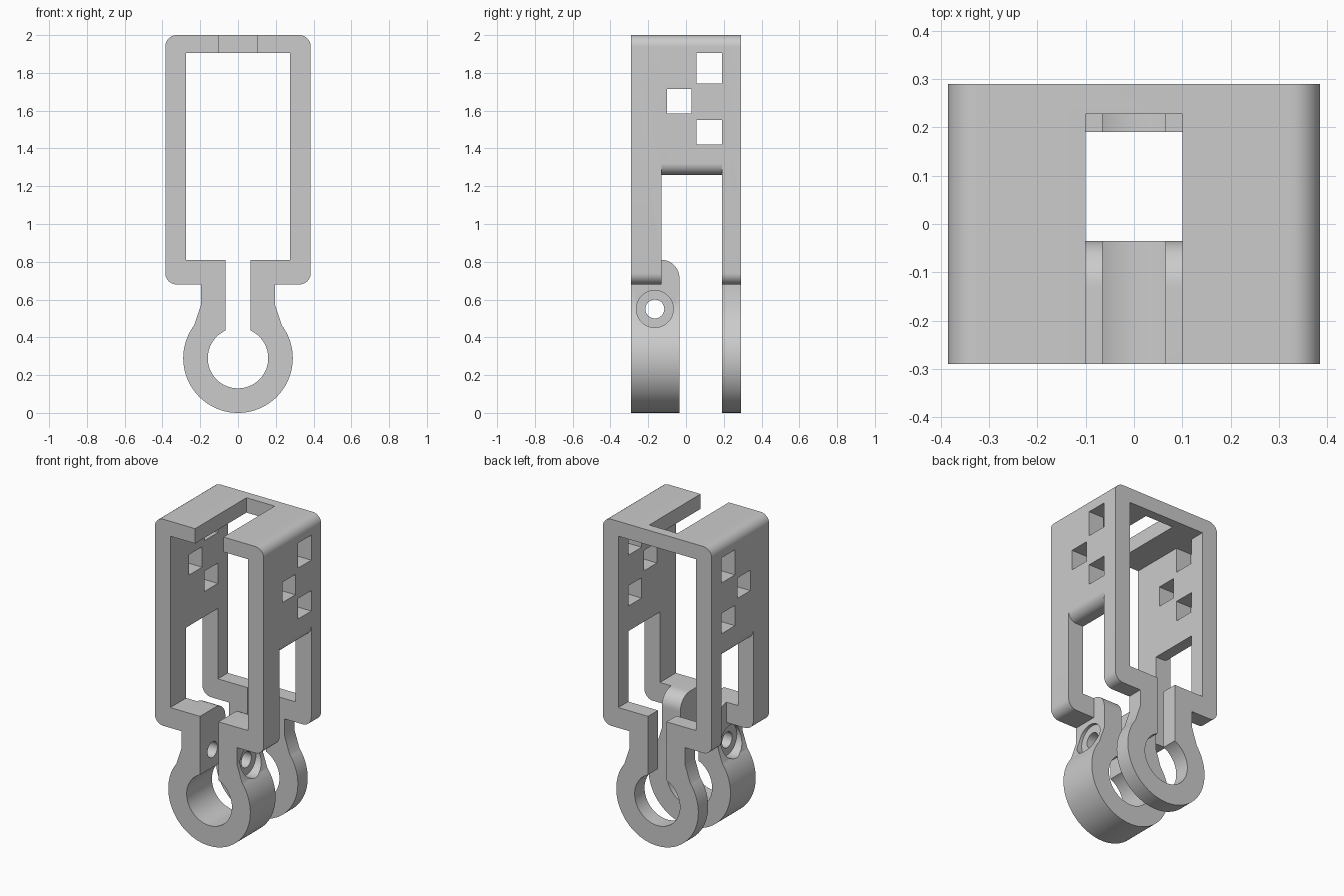
import bpy, bmesh
from math import sin, cos, radians, asin, degrees
from mathutils import Vector

cube = bpy.data.objects.get("Cube")
if cube:
    bpy.data.objects.remove(cube, do_unlink=True)

grey = bpy.data.materials.new("plain_grey")
grey.use_nodes = True
colour = (0.6, 0.6, 0.6, 1)
grey.diffuse_color = colour
grey.node_tree.nodes["Principled BSDF"].inputs["Base Color"].default_value = colour


def arc(cx, cz, r, start, end, steps=12):
    angles = [radians(start + (end - start) * i / steps) for i in range(steps + 1)]
    return [(cx + r * cos(a), cz + r * sin(a)) for a in angles]


def prism(name, profile, axis, low, high):
    """Extrude a closed profile along x (profile in y,z) or along y (profile in x,z)."""
    bm = bmesh.new()
    verts = [bm.verts.new((low, a, b) if axis == "x" else (a, low, b)) for a, b in profile]
    face = bm.faces.new(verts)
    moved = bmesh.ops.extrude_face_region(bm, geom=[face])["geom"]
    shift = Vector((high - low, 0, 0)) if axis == "x" else Vector((0, high - low, 0))
    bmesh.ops.translate(bm, vec=shift, verts=[g for g in moved if isinstance(g, bmesh.types.BMVert)])
    bmesh.ops.recalc_face_normals(bm, faces=bm.faces)
    mesh = bpy.data.meshes.new(name)
    bm.to_mesh(mesh)
    bm.free()
    obj = bpy.data.objects.new(name, mesh)
    bpy.context.collection.objects.link(obj)
    return obj


def rect(a0, a1, b0, b1):
    return [(a0, b0), (a1, b0), (a1, b1), (a0, b1)]


def mirrored(half):
    """Complete a right-hand outline that runs from bottom to top."""
    return half + [(-x, z) for x, z in reversed(half) if x > 1e-6]


def cut(target, name, profile, axis, low, high):
    cutter = prism(name, profile, axis, low, high)
    mod = target.modifiers.new(name, 'BOOLEAN')
    mod.operation = 'DIFFERENCE'
    mod.solver = 'EXACT'
    mod.object = cutter
    bpy.context.view_layer.objects.active = target
    bpy.ops.object.modifier_apply(modifier=mod.name)
    bpy.data.objects.remove(cutter, do_unlink=True)


# Main dimensions
W, D, TOP, R = 0.385, 0.29, 2.0, 0.06
SHELF, NECK, RING, BORE, SLOT = 0.68, 0.195, 0.29, 0.16, 0.065
OPEN_FRONT, OPEN_BACK, OPEN_TOP, CLAMP_BACK = -0.13, 0.19, 1.26, -0.035

# Outer outline: clamp ring, flared neck, rounded rectangular frame
outline = [(0, 0)] + arc(0, RING, RING, -90, 37, 44)[1:]
outline += [(NECK, 0.575), (NECK, SHELF)]
outline += arc(W - R, SHELF + R, R, -90, 0) + arc(W - R, TOP - R, R, 0, 90)
clip = prism("clip_body", mirrored(outline), "y", -D, D)

# Keyhole interior: bore, slot and frame window
meet = 90 - degrees(asin(SLOT / BORE))
keyhole = [(0, RING - BORE)] + arc(0, RING, BORE, -90, meet, 48)[1:]
keyhole += [(SLOT, 0.81), (0.275, 0.81), (0.275, 1.905)]
cut(clip, "keyhole_cutter", mirrored(keyhole), "y", -D - 0.1, D + 0.1)

# Side opening, leaving the front clamp with a rounded upper back corner
opening = [(OPEN_BACK, -0.1), (OPEN_BACK, OPEN_TOP), (OPEN_FRONT, OPEN_TOP)]
opening += arc(OPEN_FRONT, 0.715, 0.095, 90, 0) + [(CLAMP_BACK, -0.1)]
cut(clip, "opening_cutter", opening, "x", -1, 1)

for side in (-1, 1):
    # Trim the shelf beside the clamp neck
    shelf = [(side * x, z) for x, z in rect(NECK, 0.5, 0.64, 0.83)]
    cut(clip, "shelf_cutter", shelf, "y", OPEN_FRONT, CLAMP_BACK + 0.02)
    # Rounded lower lip of the side wall
    lip = arc(W - R, OPEN_TOP + R, R, 0, -90)
    lip += [(W - R, OPEN_TOP - 0.02), (W + 0.02, OPEN_TOP - 0.02), (W + 0.02, OPEN_TOP + R)]
    cut(clip, "lip_cutter", [(side * x, z) for x, z in lip], "y", OPEN_FRONT, OPEN_BACK)
    # Screw counterbore
    low, high = sorted((side * 0.175, side * 0.5))
    cut(clip, "counterbore_cutter", arc(-0.165, 0.55, 0.098, 0, 360, 48)[:-1], "x", low, high)

# Screw hole through both neck halves
cut(clip, "screw_cutter", arc(-0.165, 0.55, 0.05, 0, 360, 32)[:-1], "x", -0.5, 0.5)

# Square holes through both side walls
for y0, y1, z0, z1 in ((0.055, 0.19, 1.745, 1.905), (-0.1, 0.03, 1.585, 1.715), (0.055, 0.19, 1.42, 1.55)):
    cut(clip, "window_cutter", rect(y0, y1, z0, z1), "x", -1, 1)

# Slot in the roof, open at the front
cut(clip, "roof_cutter", rect(-0.1, 0.1, 1.8, 2.1), "y", -0.5, 0.228)

# Finish
clip.data.materials.clear()
clip.data.materials.append(grey)
for poly in clip.data.polygons:
    poly.material_index = 0
bpy.ops.object.select_all(action='DESELECT')
clip.select_set(True)
bpy.context.view_layer.objects.active = clip
bpy.ops.object.shade_smooth_by_angle(angle=radians(25))
